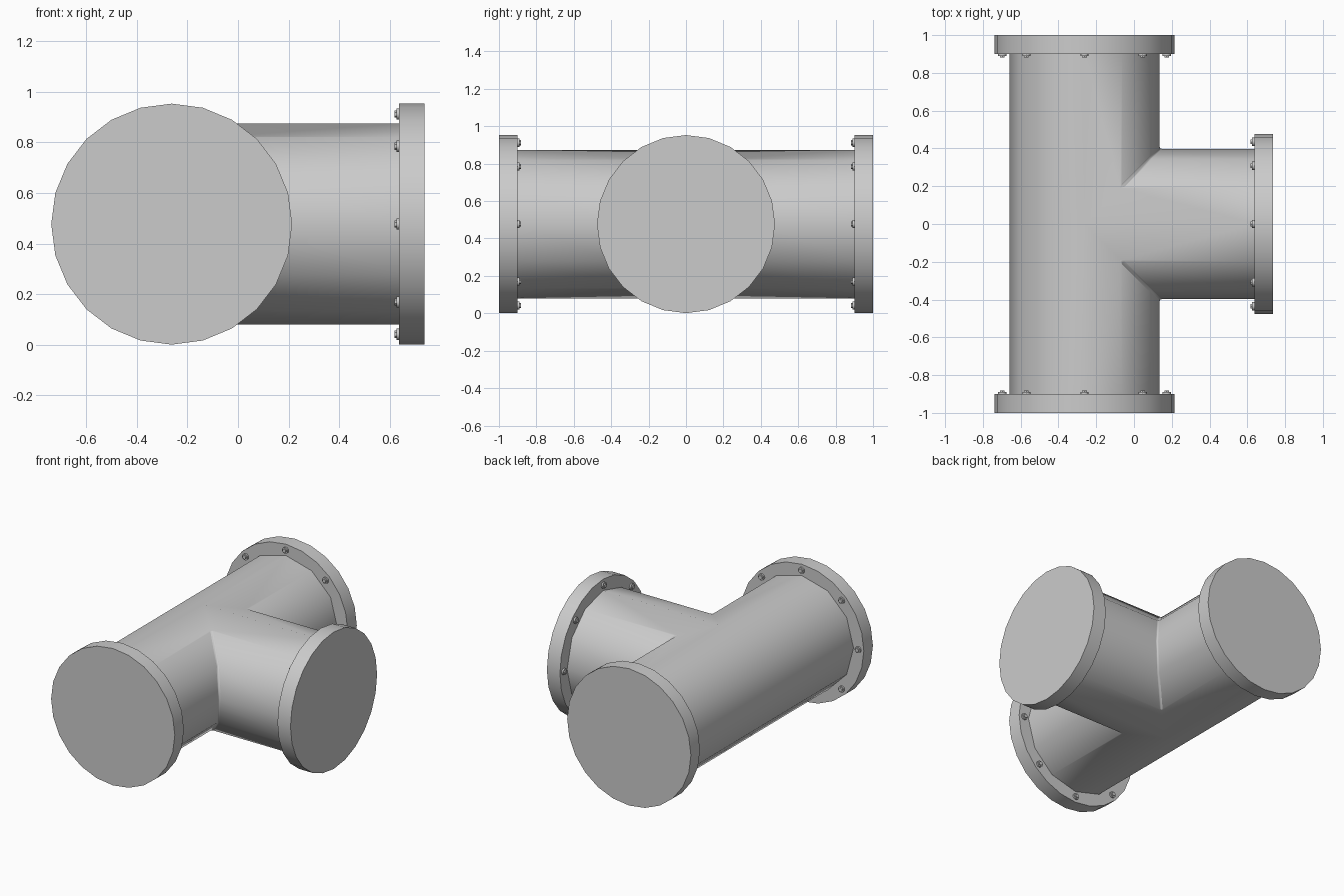
import bpy, bmesh, math
from mathutils import Matrix, Vector

if "Cube" in bpy.data.objects:
    bpy.data.objects.remove(bpy.data.objects["Cube"])

CX, CZ = -0.262, 0.477      # axis of the main run and height of the centre line
PIPE_R, FLANGE_R, BOLT_R = 0.397, 0.476, 0.435
CENTRE = Vector((CX, 0, CZ))
# Each arm: name, outward direction, flange inner distance from the centre
ARMS = [("front", Vector((0, -1, 0)), 0.90),
        ("back", Vector((0, 1, 0)), 0.90),
        ("branch", Vector((1, 0, 0)), 0.637 - CX)]
UP = Vector((0, 0, 1))


def make(name, bm, angle=35):
    bmesh.ops.recalc_face_normals(bm, faces=bm.faces)
    mesh = bpy.data.meshes.new(name)
    bm.to_mesh(mesh)
    bm.free()
    obj = bpy.data.objects.new(name, mesh)
    bpy.context.collection.objects.link(obj)
    bpy.context.view_layer.objects.active = obj
    bpy.ops.object.select_all(action='DESELECT')
    obj.select_set(True)
    bpy.ops.object.shade_smooth_by_angle(angle=math.radians(angle))
    return obj


def disc(bm, direction, near, far, radius, sides, offset=Vector()):
    """Closed cylinder along an arm, with a corner on the horizontal axis."""
    side = UP.cross(direction)
    rot = Matrix((side, UP, direction)).transposed().to_4x4()
    pos = CENTRE + offset + direction * (near + far) / 2
    bmesh.ops.create_cone(bm, cap_ends=True, segments=sides, radius1=radius,
                          radius2=radius, depth=far - near,
                          matrix=Matrix.Translation(pos) @ rot)


# Tee body: three twelve-sided arms mitred where they meet
bm = bmesh.new()
for name, d, reach in ARMS:
    side = UP.cross(d)
    inner, outer = [], []
    for i in range(12):
        a = 2 * math.pi * i / 12
        p = side * (PIPE_R * math.cos(a)) + UP * (PIPE_R * math.sin(a))
        mitre = abs(p.y) if name == "branch" else max(p.x, 0)
        inner.append(bm.verts.new(CENTRE + p + d * mitre))
        outer.append(bm.verts.new(CENTRE + p + d * (reach + 0.01)))
    for i in range(12):
        j = (i + 1) % 12
        bm.faces.new((inner[i], inner[j], outer[j], outer[i]))
bmesh.ops.remove_doubles(bm, verts=bm.verts, dist=0.001)
tee = make("tee_pipe", bm, 180)
bevel = tee.modifiers.new("soft_joint", 'BEVEL')
bevel.width = 0.012
bevel.segments = 2
bevel.limit_method = 'ANGLE'
bevel.angle_limit = math.radians(35)
bevel.harden_normals = True

for name, d, reach in ARMS:
    # Blind flange closing the arm
    bm = bmesh.new()
    disc(bm, d, reach, reach + 0.10, FLANGE_R, 24)
    make(name + "_flange", bm)

    # Ring of eight bolts: washer and hexagon head on the inner face
    bm = bmesh.new()
    for i in range(8):
        a = 2 * math.pi * i / 8
        off = (UP.cross(d) * math.cos(a) + UP * math.sin(a)) * BOLT_R
        disc(bm, d, reach - 0.011, reach + 0.004, 0.022, 12, off)
        disc(bm, d, reach - 0.019, reach - 0.009, 0.014, 6, off)
    make(name + "_bolts", bm)
